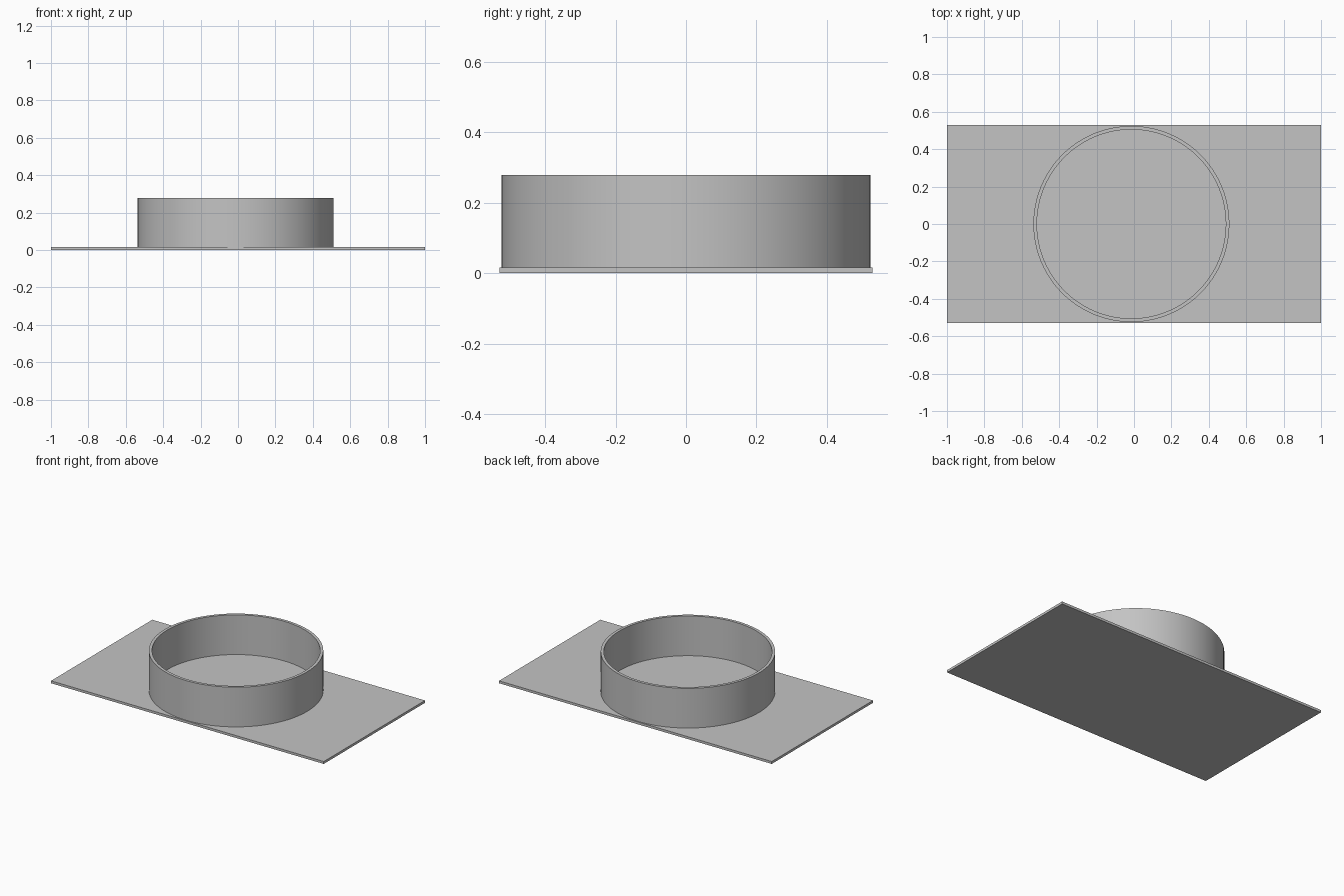
import bpy
import bmesh
from math import radians

if "Cube" in bpy.data.objects:
    bpy.data.objects.remove(bpy.data.objects["Cube"], do_unlink=True)

PLATE_TOP = 0.016
RING_TOP = 0.279
RING_X = -0.014
OUTER, INNER = 0.524, 0.505
SIDES = 96

# Single grey finish
grey = bpy.data.materials.new("plain grey")
grey.use_nodes = True
colour = (0.55, 0.55, 0.55, 1)
grey.diffuse_color = colour
grey.node_tree.nodes["Principled BSDF"].inputs["Base Color"].default_value = colour


def add_object(name, bm):
    bmesh.ops.recalc_face_normals(bm, faces=bm.faces)
    mesh = bpy.data.meshes.new(name)
    bm.to_mesh(mesh)
    bm.free()
    mesh.materials.append(grey)
    obj = bpy.data.objects.new(name, mesh)
    bpy.context.collection.objects.link(obj)
    return obj


# Flat rectangular base
bm = bmesh.new()
bmesh.ops.create_cube(bm, size=1)
bmesh.ops.scale(bm, vec=(2, 1.06, PLATE_TOP), verts=bm.verts)
bmesh.ops.translate(bm, vec=(0, 0, PLATE_TOP / 2), verts=bm.verts)
add_object("base_plate", bm)

# Thin upright collar: four loops bridged into a hollow tube
bm = bmesh.new()
loops = []
for radius, z in ((OUTER, PLATE_TOP), (OUTER, RING_TOP),
                  (INNER, RING_TOP), (INNER, PLATE_TOP)):
    ring = bmesh.ops.create_circle(bm, segments=SIDES, radius=radius)["verts"]
    bmesh.ops.translate(bm, vec=(0, 0, z), verts=ring)
    loops.append(ring)
for i, lower in enumerate(loops):
    upper = loops[(i + 1) % len(loops)]
    for j in range(SIDES):
        k = (j + 1) % SIDES
        bm.faces.new((lower[j], lower[k], upper[k], upper[j]))
collar = add_object("round_collar", bm)
collar.location.x = RING_X

bpy.ops.object.select_all(action="DESELECT")
collar.select_set(True)
bpy.context.view_layer.objects.active = collar
bpy.ops.object.shade_smooth_by_angle(angle=radians(30))
